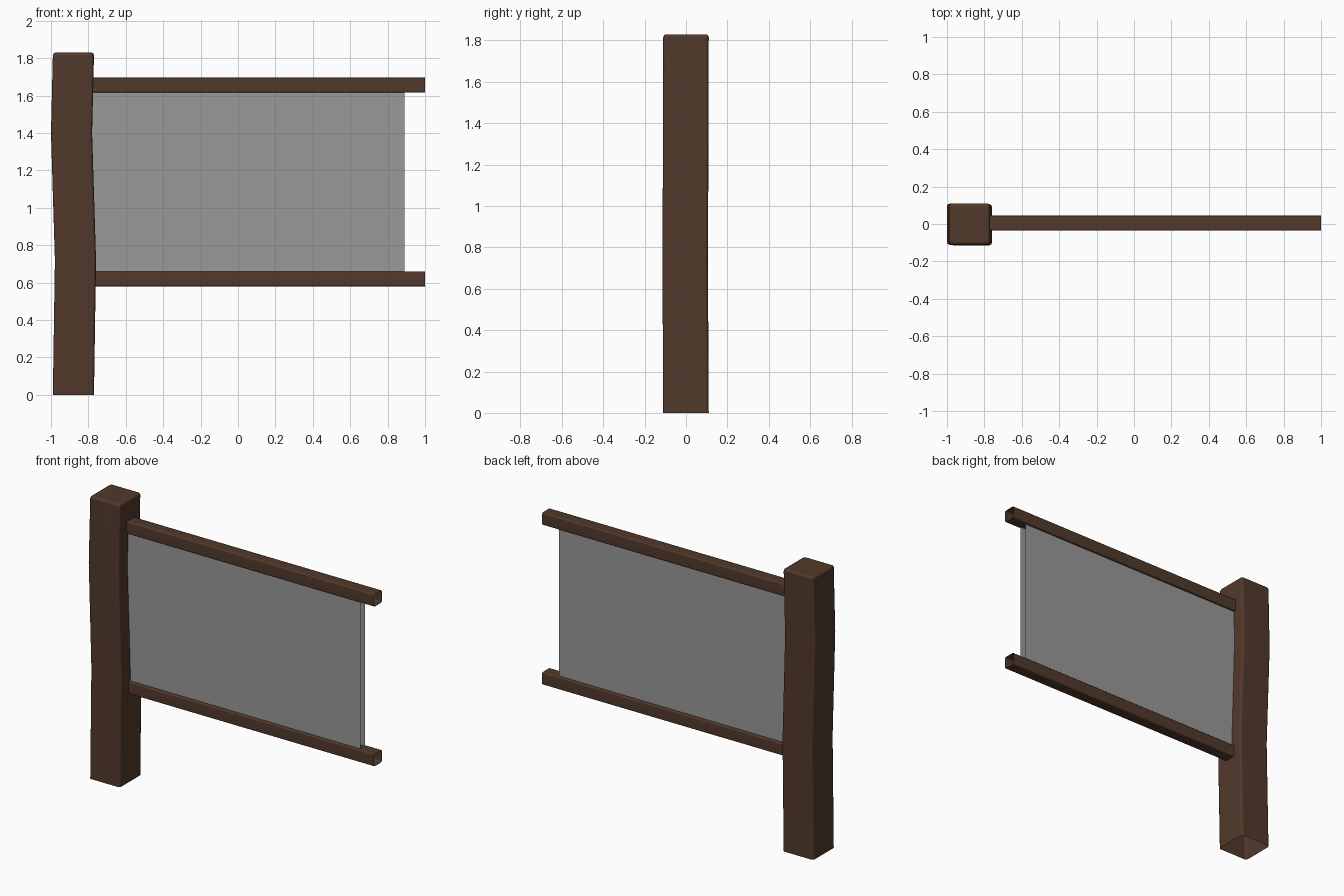
import bpy, bmesh, math

if "Cube" in bpy.data.objects:
    bpy.data.objects.remove(bpy.data.objects["Cube"])


def material(name, rgb):
    m = bpy.data.materials.new(name)
    m.diffuse_color = (*rgb, 1)
    m.use_nodes = True
    m.node_tree.nodes["Principled BSDF"].inputs["Base Color"].default_value = m.diffuse_color
    return m


wood = material("dark brown wood", (0.084, 0.041, 0.024))
grey = material("grey panel", (0.32, 0.32, 0.32))


def rounded_square(half, r, steps=2):
    # Outline of a square with softly rounded corners
    pts = []
    for k, (sx, sy) in enumerate([(1, 1), (-1, 1), (-1, -1), (1, -1)]):
        for i in range(steps + 1):
            a = math.pi / 2 * (k + i / steps)
            pts.append((sx * (half - r) + r * math.cos(a),
                        sy * (half - r) + r * math.sin(a)))
    return pts


def loft(name, rings, mat, cap_end=False):
    # Skin a list of rings (lists of points) into an open tube
    bm = bmesh.new()
    loops = [[bm.verts.new(p) for p in ring] for ring in rings]
    for a, b in zip(loops, loops[1:]):
        n = len(a)
        for i in range(n):
            bm.faces.new((a[i], a[(i + 1) % n], b[(i + 1) % n], b[i]))
    if cap_end:
        bm.faces.new(loops[-1])
    me = bpy.data.meshes.new(name)
    bm.to_mesh(me)
    bm.free()
    me.materials.append(mat)
    ob = bpy.data.objects.new(name, me)
    bpy.context.collection.objects.link(ob)
    bpy.ops.object.select_all(action='DESELECT')
    ob.select_set(True)
    bpy.context.view_layer.objects.active = ob
    bpy.ops.object.shade_smooth_by_angle(angle=math.radians(50))
    mod = ob.modifiers.new("flat sides", 'WEIGHTED_NORMAL')
    mod.keep_sharp = True
    return ob


# Post: slightly crooked, open underneath, rounded top (x, y, z, half width, corner)
stations = [(-0.88, 0.0, 0.0, 0.11, 0.015),
            (-0.869, -0.004, 0.72, 0.11, 0.015),
            (-0.89, -0.001, 1.4, 0.11, 0.015),
            (-0.88, 0.0, 1.815, 0.11, 0.015),
            (-0.88, 0.0, 1.8256, 0.1056, 0.0106),
            (-0.88, 0.0, 1.83, 0.095, 0.002)]
loft("post", [[(cx + u, cy + v, z) for u, v in rounded_square(h, r)]
              for cx, cy, z, h, r in stations], wood, cap_end=True)

# Rails: hollow square bars with open ends
for name, z in (("lower_rail", 0.62), ("upper_rail", 1.655)):
    loft(name, [[(x, 0.005 + u, z + v) for u, v in rounded_square(0.04, 0.008)]
                for x in (-0.80, 1.0)], wood)

# Panel: front and back sheets held between the rails, open at the edge
bm = bmesh.new()
for y, order in ((-0.018, 1), (0.028, -1)):
    quad = [(-0.82, y, 0.645), (0.89, y, 0.645), (0.89, y, 1.63), (-0.82, y, 1.63)]
    bm.faces.new([bm.verts.new(p) for p in quad[::order]])
me = bpy.data.meshes.new("panel")
bm.to_mesh(me)
bm.free()
me.materials.append(grey)
bpy.context.collection.objects.link(bpy.data.objects.new("panel", me))
